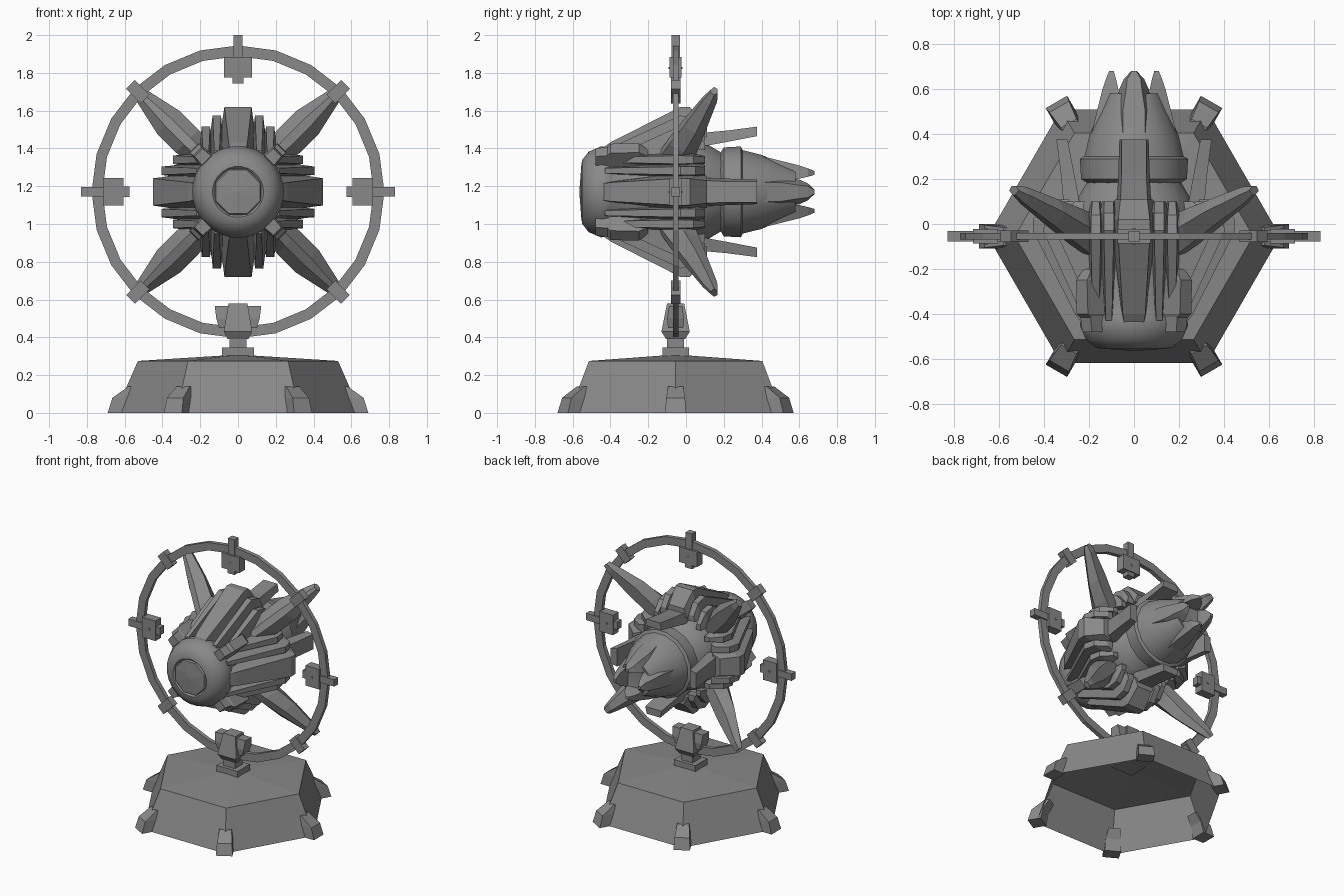
import bpy
import bmesh
from math import sin, cos, pi, radians

if "Cube" in bpy.data.objects:
    bpy.data.objects.remove(bpy.data.objects["Cube"])

AXIS_Z = 1.17      # height of the craft's long axis
MID_Y = -0.055     # depth of the ring and base centre

grey = bpy.data.materials.new("plain_grey")
grey.use_nodes = True
grey.diffuse_color = (0.25, 0.25, 0.25, 1)
grey.node_tree.nodes["Principled BSDF"].inputs["Base Color"].default_value = (0.25, 0.25, 0.25, 1)


def loft(name, rings, caps=(True, True), closed=False, smooth=False):
    """Skin a list of equal-length point rings."""
    bm = bmesh.new()
    rows = [[bm.verts.new(p) for p in ring] for ring in rings]
    pairs = list(zip(rows, rows[1:])) + ([(rows[-1], rows[0])] if closed else [])
    n = len(rows[0])
    for a, b in pairs:
        for i in range(n):
            j = (i + 1) % n
            bm.faces.new((a[i], a[j], b[j], b[i]))
    if not closed:
        for row, wanted in ((rows[0], caps[0]), (rows[-1], caps[1])):
            if wanted:
                bm.faces.new(row)
    bmesh.ops.remove_doubles(bm, verts=bm.verts, dist=0.0001)
    bmesh.ops.recalc_face_normals(bm, faces=bm.faces)
    mesh = bpy.data.meshes.new(name)
    bm.to_mesh(mesh)
    bm.free()
    mesh.materials.append(grey)
    obj = bpy.data.objects.new(name, mesh)
    bpy.context.collection.objects.link(obj)
    if smooth:
        bpy.ops.object.select_all(action="DESELECT")
        obj.select_set(True)
        bpy.context.view_layer.objects.active = obj
        bpy.ops.object.shade_smooth_by_angle(angle=radians(35))
    return obj


def around(deg, u, y, r):
    """Point at tangential offset u and radius r around the long axis."""
    a = radians(deg)
    return (u * cos(a) + r * sin(a), y, AXIS_Z + r * cos(a) - u * sin(a))


def block(name, deg, sections, shift=0):
    """Loft trapezoids (y, inner r, outer r, inner half width, outer half width)."""
    loft(name, [[around(deg, shift + u, y, r) for u, r in
                 ((-wi, ri), (wi, ri), (wo, ro), (-wo, ro))]
                for y, ri, ro, wi, wo in sections])


def lathe(name, profile, sides, caps=(False, False), smooth=True):
    loft(name, [[around((i + 0.5) * 360 / sides, 0, y, r) for i in range(sides)]
                for y, r in profile], caps, smooth=smooth)


def tower(name, sections, x=0):
    """Loft rectangles (z, half x, half y, x offset) upward at the base centre."""
    loft(name, [[(x + dx + i * hx, MID_Y + j * hy, z) for i, j in
                 ((-1, -1), (1, -1), (1, 1), (-1, 1))]
                for z, hx, hy, dx in sections])


# Hexagonal hollow base
loft("base_shell", [[(r * cos(k * pi / 3), MID_Y + r * sin(k * pi / 3), z) for k in range(6)]
                    for r, z in ((0.65, 0), (0.53, 0.275), (0.06, 0.305))], (False, True))

# Corner feet of the base
for k in range(6):
    c, s = cos(k * pi / 3), sin(k * pi / 3)
    rings = []
    for r_in, r_out, z, w in ((0.6, 0.69, 0, 0.055), (0.58, 0.665, 0.08, 0.05), (0.54, 0.58, 0.14, 0.04)):
        rings.append([(r * c - t * s, MID_Y + r * s + t * c, z) for r, t in
                      ((r_in, -w), (r_out, -w), (r_out, w), (r_in, w))])
    loft("base_foot", rings)

# Stand between base and ring
tower("stand_plate", [(0.295, 0.085, 0.07, 0), (0.345, 0.085, 0.07, 0)])
tower("stand_neck", [(0.34, 0.045, 0.045, 0), (0.41, 0.045, 0.045, 0)])
tower("ring_holder", [(0.39, 0.055, 0.05, 0), (0.43, 0.075, 0.075, 0), (0.58, 0.05, 0.045, 0)])
for side in (-1, 1):
    tower("holder_cheek", [(0.45, 0.03, 0.04, 0), (0.5, 0.035, 0.045, side * 0.01),
                           (0.565, 0.035, 0.035, side * 0.018)], side * 0.07)

# Support ring
loft("support_ring", [[around(k * 15, 0, MID_Y + y, r) for r, y in
                       ((0.718, -0.015), (0.775, -0.015), (0.775, 0.015), (0.718, 0.015))]
                      for k in range(24)], closed=True)


def plate(name, deg, half_y, r_in, r_out, w):
    block(name, deg, [(MID_Y + y, r_in, r_out, w, w) for y in (-half_y, half_y)])


# Ring clamps
for deg in (0, 90, 270):
    plate("ring_clamp_tab", deg, 0.023, 0.7, 0.83, 0.025)
    plate("ring_clamp_box", deg, 0.032, 0.605, 0.715, 0.073)
    plate("ring_clamp_tip", deg, 0.025, 0.575, 0.61, 0.028)
    plate("ring_clamp_stud", deg, 0.037, 0.65, 0.662, 0.006)
for deg in (45, 135, 225, 315):
    plate("ring_band", deg, 0.025, 0.695, 0.805, 0.033)

# Hull core with rounded nose collar
lathe("hull_core", [(-0.53, 0.11), (-0.555, 0.135), (-0.55, 0.17), (-0.515, 0.215), (-0.45, 0.243),
                    (-0.4, 0.235), (-0.36, 0.215), (-0.1, 0.25), (0.04, 0.28), (0.12, 0.25),
                    (0.22, 0.19)], 24, (True, True))
lathe("nose_window", [(-0.53, 0.14), (-0.556, 0.125), (-0.565, 0)], 8, smooth=False)

# Rear engine with collar
lathe("engine", [(0.17, 0.19), (0.2, 0.24), (0.29, 0.245), (0.3, 0.225), (0.4, 0.2), (0.5, 0.155),
                 (0.58, 0.12), (0.56, 0)], 16)

# Armour panels, rear prongs and engine petals on the four cardinal sides
for deg in (0, 90, 180, 270):
    block("panel_ridge", deg, [(-0.46, 0.12, 0.22, 0.05, 0.04), (-0.4, 0.12, 0.262, 0.06, 0.05),
                               (-0.03, 0.22, 0.45, 0.1, 0.072), (0.02, 0.27, 0.45, 0.1, 0.07),
                               (0.11, 0.29, 0.35, 0.085, 0.06)])
    for side in (-1, 1):
        block("panel_blade", deg, [(-0.43, 0.12, 0.22, 0.02, 0.014), (-0.03, 0.2, 0.405, 0.04, 0.022),
                                   (0.05, 0.27, 0.385, 0.04, 0.022), (0.1, 0.27, 0.31, 0.03, 0.02)],
              side * 0.112)
        block("panel_edge", deg, [(-0.38, 0.1, 0.19, 0.025, 0.015), (-0.04, 0.18, 0.345, 0.04, 0.022),
                                  (0.04, 0.23, 0.33, 0.035, 0.02), (0.1, 0.22, 0.26, 0.02, 0.015)],
              side * 0.17)
    block("rear_prong", deg, [(0, 0.24, 0.31, 0.075, 0.06), (0.11, 0.245, 0.315, 0.075, 0.06),
                              (0.22, 0.265, 0.325, 0.07, 0.055), (0.375, 0.295, 0.345, 0.065, 0.055)])
    block("engine_petal", deg, [(0.4, 0.06, 0.19, 0.09, 0.05), (0.5, 0.06, 0.165, 0.085, 0.05),
                                (0.6, 0.07, 0.14, 0.065, 0.035), (0.645, 0.08, 0.125, 0.045, 0.03),
                                (0.68, 0.09, 0.11, 0.012, 0.01)])

# Diagonal swept fins and nose pods
for deg in (45, 135, 225, 315):
    rings = []
    for r, front, back, w in ((0.2, -0.18, 0.02, 0.06), (0.38, -0.09, 0.07, 0.085),
                              (0.52, -0.01, 0.11, 0.085), (0.7, 0.09, 0.165, 0.045),
                              (0.755, 0.13, 0.168, 0.03)):
        mid = (front + back) / 2
        rings.append([around(deg, u * w, y, r) for u, y in
                      ((-1, mid), (-0.3, front), (0.3, front), (1, mid), (0.5, back), (-0.5, back))])
    loft("swept_fin", rings)
    block("nose_pod", deg, [(-0.42, 0.2, 0.3, 0.035, 0.03), (-0.4, 0.19, 0.325, 0.048, 0.035),
                            (-0.25, 0.19, 0.33, 0.048, 0.035), (-0.2, 0.2, 0.29, 0.04, 0.025)])
    block("pod_muzzle", deg, [(-0.48, 0.235, 0.295, 0.035, 0.03), (-0.41, 0.225, 0.305, 0.038, 0.033)])
